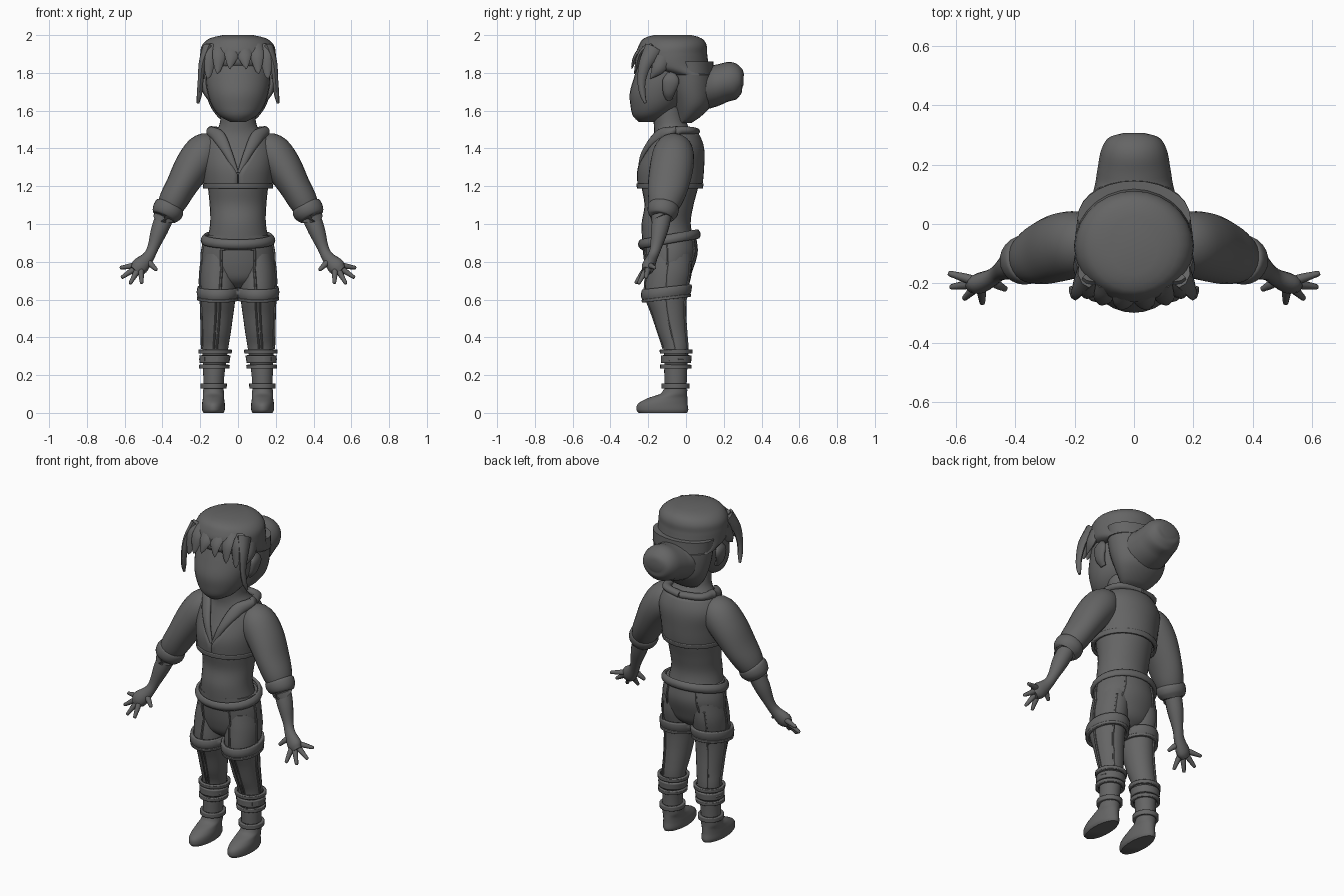
import bpy, bmesh, math
from mathutils import Vector

if "Cube" in bpy.data.objects:
    bpy.data.objects.remove(bpy.data.objects["Cube"])

grey = bpy.data.materials.new("plain grey")
grey.use_nodes = True
colour = (.13, .13, .13, 1)
grey.diffuse_color = colour
grey.node_tree.nodes["Principled BSDF"].inputs["Base Color"].default_value = colour


def blend(rows, key):
    """Smooth interpolation of rows, whose first column is the key."""
    last = len(rows) - 1
    i = 0
    while i < last - 1 and key > rows[i + 1][0]:
        i += 1
    a, b = rows[i], rows[i + 1]
    before, after = rows[max(i - 1, 0)], rows[min(i + 2, last)]
    span = b[0] - a[0]
    t = (key - a[0]) / span
    result = []
    for p, q, r, s in zip(before[1:], a[1:], b[1:], after[1:]):
        m = (r - p) / (b[0] - before[0]) * span
        n = (s - q) / (after[0] - a[0]) * span
        result.append(q + t * m + t * t * (3 * (r - q) - 2 * m - n)
                      + t ** 3 * (m + n - 2 * (r - q)))
    return result


def steps(start, end, count):
    return [start + (end - start) * i / count for i in range(count + 1)]


def skin(name, rings, closed=True, mirror=False, thick=0):
    """Join rings of points into a smooth surface."""
    bm = bmesh.new()
    grid = [[bm.verts.new(p) for p in ring] for ring in rings]
    size = len(rings[0])
    for low, high in zip(grid, grid[1:]):
        for j in range(size if closed else size - 1):
            k = (j + 1) % size
            bm.faces.new((low[j], low[k], high[k], high[j]))
    if closed and not thick:
        bm.faces.new(grid[0])
        bm.faces.new(grid[-1])
    bmesh.ops.recalc_face_normals(bm, faces=bm.faces)
    mesh = bpy.data.meshes.new(name)
    bm.to_mesh(mesh)
    bm.free()
    obj = bpy.data.objects.new(name, mesh)
    bpy.context.collection.objects.link(obj)
    mesh.materials.append(grey)
    if thick:
        solid = obj.modifiers.new("thickness", 'SOLIDIFY')
        solid.thickness = thick
        solid.offset = 0
    if mirror:
        obj.modifiers.new("mirror", 'MIRROR')
    bpy.ops.object.select_all(action='DESELECT')
    obj.select_set(True)
    bpy.context.view_layer.objects.active = obj
    bpy.ops.object.shade_smooth_by_angle(angle=math.radians(50))
    return obj


def on(rows, angle, z, out=0, tilt=0):
    """Point on an upright body; angle runs from the front toward +x."""
    cx, cy, rx, ry = blend(rows, z)
    dy = -(ry + out) * math.cos(angle)
    return Vector((cx + (rx + out) * math.sin(angle), cy + dy, z + tilt * dy))


def body(name, rows, mirror=False, sides=28):
    turn = [math.tau * j / sides for j in range(sides)]
    levels = steps(rows[0][0], rows[-1][0], 4 * len(rows))
    return skin(name, [[on(rows, a, z) for a in turn] for z in levels], True, mirror)


def band(name, rows, low, high, out, mirror=False, tilt=0, bulge=0):
    """Raised closed band around an upright body."""
    turn = [math.tau * j / 28 for j in range(28)]
    rings = []
    for t in steps(0, 1, 6):
        extra = out + bulge * math.sin(t * math.pi)
        rings.append([on(rows, a, low + (high - low) * t, extra, tilt) for a in turn])
    return skin(name, rings, True, mirror, thick=.016)


def sweep(name, points, mirror=True, sides=14, detail=4):
    """Tube through points given as x, y, z, width radius, depth radius."""
    rows = [(i, *p) for i, p in enumerate(points)]
    samples = [blend(rows, k) for k in steps(0, len(rows) - 1, detail * (len(rows) - 1))]
    rings = []
    for i, s in enumerate(samples):
        centre = Vector(s[:3])
        ahead = Vector(samples[min(i + 1, len(samples) - 1)][:3])
        t = (ahead - Vector(samples[max(i - 1, 0)][:3])).normalized()
        main_y = abs((Vector(points[-1][:3]) - Vector(points[0][:3])).normalized().y) > .85
        u = t.cross(Vector((0, 0, 1) if main_y else (0, 1, 0))).normalized()
        v = t.cross(u)
        rings.append([centre + u * s[3] * math.cos(math.tau * j / sides)
                      + v * s[4] * math.sin(math.tau * j / sides) for j in range(sides)])
    return skin(name, rings, True, mirror)


def cord(name, rows, path, r=.007):
    """Raised seam lying on an upright body, path in angle and height."""
    return sweep(name, [(*on(rows, a, z, .002), r, r) for a, z in path], True, 6)


# Torso and neck: height, centre x, centre y, half width, half depth
torso = [(.88, 0, -.09, .17, .14), (1, 0, -.105, .148, .13), (1.1, 0, -.09, .15, .13),
         (1.2, 0, -.085, .16, .15), (1.3, 0, -.08, .17, .155), (1.4, 0, -.06, .175, .135),
         (1.47, 0, -.06, .14, .11), (1.52, 0, -.08, .1, .09), (1.62, 0, -.1, .09, .08)]
body("torso", torso)

# Cropped vest with a V opening, its armhole trims and collar
rings = []
for z in steps(1.2, 1.48, 14):
    gap = max(.01, (z - 1.26) * 3.4)
    rings.append([on(torso, a, z, .012) for a in steps(gap, math.tau - gap, 40)])
skin("vest", rings, False, False, .018)
band("vest_hem", torso, 1.19, 1.215, .018)
cord("front_armhole", torso, [(.95, 1.21), (.9, 1.3), (1, 1.4), (1.3, 1.47)], .016)
cord("back_armhole", torso, [(2.1, 1.21), (2.3, 1.3), (2.2, 1.4), (1.7, 1.47)], .016)
sweep("collar", [(.008, -.25, 1.27, .012, .008), (.05, -.225, 1.37, .022, .014),
                 (.1, -.16, 1.46, .035, .018), (.142, -.08, 1.49, .026, .026),
                 (.115, .02, 1.495, .02, .024), (0, .05, 1.49, .02, .024)])

# Trousers: pelvis, tilted waistband and legs
pelvis = [(.66, 0, -.09, .06, .05), (.7, 0, -.09, .14, .1), (.76, 0, -.088, .185, .125),
          (.85, 0, -.083, .19, .145), (.94, 0, -.09, .17, .143)]
body("pelvis", pelvis)
band("waistband", pelvis, .9, .94, .004, tilt=.18, bulge=.01)
leg = [(.1, .13, -.055, .053, .058), (.2, .128, -.055, .056, .06), (.34, .12, -.053, .068, .066),
       (.42, .113, -.07, .074, .078), (.52, .108, -.088, .083, .09), (.62, .104, -.105, .092, .11),
       (.74, .102, -.09, .097, .12), (.84, .095, -.083, .09, .115)]
body("leg", leg, True)

# Bands round the thigh, calf and ankle
band("thigh_band", leg, .61, .665, .008, True, .12, .006)
band("thigh_band_edge", leg, .6, .615, .014, True, .12)
for number, (low, high, out) in enumerate([(.315, .335, .014), (.265, .305, .01),
                                           (.235, .255, .014), (.13, .155, .008)]):
    band("calf_band_%d" % number, leg, low, high, out, True)

# Buckles on the calf straps
for angle in (-.9, 0, .9, 1.9):
    cord("buckle", leg, [(angle - .25, .285), (angle + .25, .285)], .02)

# Raised trouser seams, front, side and back
for angle in (-.12, .12):
    cord("shin_seam", leg, [(angle, .6), (angle, .5), (angle, .34)], .005)
for angle in (1.5, 2.7):
    cord("leg_seam", leg, [(angle, .8), (angle, .7), (angle, .55), (angle, .34)])
cord("front_pocket_seam", pelvis, [(0, .87), (.25, .87), (.5, .865)])
cord("fly_seam", pelvis, [(.48, .87), (.48, .8), (.5, .74)])
cord("thigh_seam", leg, [(-.15, .76), (-.12, .7), (-.1, .65)])
cord("seat_seam", pelvis, [(2.6, .92), (2.6, .85), (2.5, .76)])
cord("hip_seam", pelvis, [(1.45, .9), (1.45, .84), (1.45, .77)])

# Shoes
shoe = [(0, .13, -.122, .053, .128), (.015, .13, -.125, .06, .137), (.05, .13, -.122, .06, .13),
        (.08, .13, -.095, .056, .102), (.1, .13, -.066, .056, .072), (.125, .13, -.055, .054, .062)]
body("shoe", shoe, True)

# Sleeves with a rolled cuff, then forearm and palm
sweep("sleeve", [(.1, -.06, 1.41, .06, .07), (.17, -.065, 1.385, .1, .105),
                 (.235, -.075, 1.31, .098, .115), (.3, -.095, 1.2, .083, .108),
                 (.345, -.112, 1.12, .076, .09), (.375, -.125, 1.06, .06, .065)], sides=24)
sweep("cuff", [(.352, -.115, 1.105, .06, .066), (.36, -.118, 1.09, .08, .082),
               (.378, -.125, 1.06, .08, .08), (.39, -.13, 1.035, .064, .062),
               (.388, -.13, 1.04, .045, .045)], sides=24)
sweep("forearm", [(.375, -.12, 1.07, .05, .05), (.415, -.14, .97, .045, .046),
                  (.45, -.16, .875, .03, .03), (.475, -.178, .825, .032, .028),
                  (.52, -.2, .775, .046, .034), (.545, -.21, .75, .03, .024)])

# Fingers fan out from the palm
tips = {"thumb": (.43, -.22, .755), "index_finger": (.51, -.268, .685),
        "middle_finger": (.572, -.252, .683), "ring_finger": (.618, -.212, .715),
        "little_finger": (.625, -.165, .768)}
palm = Vector((.515, -.197, .785))
for name, tip in tips.items():
    tip = Vector(tip)
    base = Vector((.485, -.19, .81)) if name == "thumb" else palm
    sweep(name, [(*base.lerp(tip, t), r, r) for t, r in
                 [(0, .014), (.4, .016), (.75, .012), (.97, .009), (1, .003)]], sides=8, detail=2)

# Head and ears
body("head", [(1.54, 0, -.205, .04, .045), (1.57, 0, -.19, .095, .09),
              (1.62, 0, -.165, .135, .128), (1.69, 0, -.145, .16, .153),
              (1.77, 0, -.125, .17, .152), (1.88, 0, -.1, .16, .14)])
sweep("ear", [(.145, -.09, 1.66, .012, .018), (.168, -.09, 1.7, .018, .034),
              (.178, -.08, 1.76, .018, .045), (.165, -.08, 1.8, .01, .02)])

# Hair: cap, back and bun
body("hair_cap", [(1.79, 0, .02, .19, .13), (1.83, 0, -.06, .2, .185), (1.9, 0, -.075, .2, .187),
                  (1.95, 0, -.07, .188, .178), (1.985, 0, -.07, .145, .15), (2, 0, -.07, .08, .1)])
body("back_hair", [(1.535, 0, -.01, .07, .04), (1.57, 0, .015, .11, .065),
                   (1.63, 0, .035, .15, .1), (1.72, 0, .03, .175, .12), (1.86, 0, .02, .19, .125)])
sweep("bun", [(0, .04, 1.73, .155, .145), (0, .13, 1.73, .132, .115), (0, .19, 1.745, .122, .103),
              (0, .25, 1.76, .11, .1), (0, .29, 1.765, .085, .07), (0, .305, 1.765, .04, .03)],
      False, 24)

# Jagged fringe and long strands beside the face
for x, drop in [(.035, .07), (.1, .095), (.15, .12)]:
    y = .04 * (x / .15) ** 2
    sweep("fringe_lock", [(x * .9, y - .22, 1.94, .04, .02), (x, y - .265, 1.89, .036, .014),
                          (x + .006, y - .283, 1.915 - drop, .018, .008),
                          (x + .01, y - .29, 1.89 - drop, .002, .002)], sides=8)
sweep("side_lock", [(.16, -.17, 1.93, .03, .05), (.188, -.215, 1.85, .02, .034),
                    (.198, -.235, 1.76, .015, .022), (.204, -.23, 1.69, .014, .016),
                    (.212, -.215, 1.64, .007, .007)], sides=8)
sweep("temple_lock", [(.17, -.12, 1.88, .03, .05), (.185, -.15, 1.82, .02, .035),
                      (.18, -.19, 1.77, .003, .003)], sides=8)
